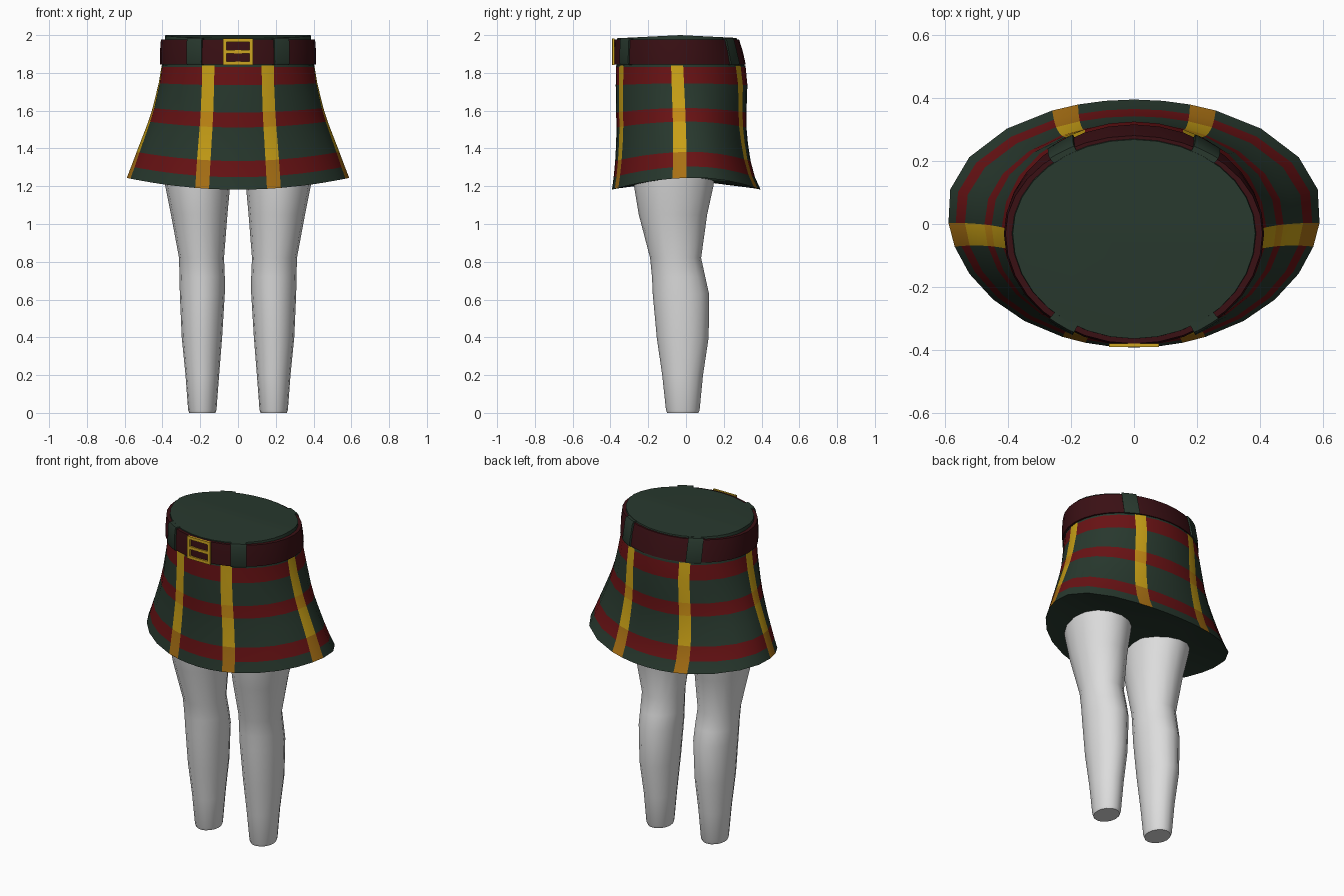
import bpy, bmesh, math

if "Cube" in bpy.data.objects:
    bpy.data.objects.remove(bpy.data.objects["Cube"])

# ---------- colours ----------
def material(name, rgb):
    m = bpy.data.materials.new(name)
    m.diffuse_color = (*rgb, 1)
    m.use_nodes = True
    m.node_tree.nodes["Principled BSDF"].inputs["Base Color"].default_value = m.diffuse_color
    return m

GREEN = material("dark_green", (0.021, 0.040, 0.027))
RED = material("deep_red", (0.140, 0.006, 0.007))
YELLOW = material("yellow", (0.58, 0.35, 0.008))
OCHRE = material("ochre", (0.55, 0.25, 0.007))
AMBER = material("amber", (0.40, 0.165, 0.007))
MAROON = material("maroon_leather", (0.042, 0.005, 0.007))
GOLD = material("buckle_gold", (0.62, 0.38, 0.015))
GREY = material("light_grey", (0.72, 0.72, 0.72))

# ---------- helpers ----------
def finish(name, bm, mats, angle=35):
    bmesh.ops.recalc_face_normals(bm, faces=bm.faces)
    me = bpy.data.meshes.new(name)
    bm.to_mesh(me)
    bm.free()
    for m in mats:
        me.materials.append(m)
    ob = bpy.data.objects.new(name, me)
    bpy.context.collection.objects.link(ob)
    bpy.ops.object.select_all(action='DESELECT')
    ob.select_set(True)
    bpy.context.view_layer.objects.active = ob
    bpy.ops.object.shade_smooth_by_angle(angle=math.radians(angle))
    return ob

def oval(deg, a, yf, yb, y0):
    """Point on an oval; 0 degrees is the front, 90 is +x."""
    p = math.radians(deg)
    c = math.cos(p)
    return a * math.sin(p), y0 - c * (y0 - yf if c > 0 else yb - y0)

def loft(bm, rings, closed=True):
    """Join rings of points with quads; returns vertex rows and face rows."""
    rows = [[bm.verts.new(p) for p in r] for r in rings]
    n = len(rows[0])
    faces = []
    for r, s in zip(rows, rows[1:]):
        faces.append([bm.faces.new((r[i], r[(i + 1) % n], s[(i + 1) % n], s[i]))
                      for i in range(n if closed else n - 1)])
    return rows, faces

# ---------- skirt ----------
# column angles (at waist, at hem) for the +x half, front to back
half = [(0, 0), (9, 7.5), (18, 15), (28, 22.5), (41, 36), (55, 49), (69, 62),
        (81.7, 74), (92.5, 84), (106, 100), (120, 118), (134, 137),
        (148, 154), (157.5, 162.5), (169, 171), (180, 180)]
cols = half + [(360 - a, 360 - b) for a, b in half[-2:0:-1]]
stripes = {2, 7, 12}                      # columns that carry a yellow stripe
N, H = len(cols), len(half) - 1

# drop, half width, front y, back y
profile = [(0, .405, -.370, .315), (.015, .406, -.370, .316),
           (.16, .420, -.372, .325), (.38, .452, -.370, .320),
           (.50, .475, -.368, .320), (.63, .505, -.370, .328),
           (.77, .538, -.375, .342), (.90, .568, -.383, .365),
           (1.0, .592, -.392, .395)]
red_rows, amber_rows = {1, 3, 6}, {6, 7}

def skirt_ring(t, a, yf, yb, lift=0):
    ring = []
    for top, hem in cols:
        d = top + (hem - top) * t
        x, y = oval(d, a, yf, yb, -.03 + .08 * t)
        hem_z = 1.182 + .063 * math.sin(math.radians(d)) ** 2
        ring.append((x, y, 1.84 - t * (1.84 - hem_z) + lift))
    return ring

bm = bmesh.new()
rings = [skirt_ring(*p) for p in profile]
rings.append(skirt_ring(1, .56, -.365, .368, .006))       # turned hem
rows, faces = loft(bm, rings)
for r, row in enumerate(faces[:-1]):
    for i, f in enumerate(row):
        k = i if i < H else N - 1 - i
        if k in stripes:
            f.material_index = 4 if r in amber_rows else 3 if r == 3 else 2
        elif r in red_rows:
            f.material_index = 1
# underside
mid = bm.verts.new((0, 0, 1.235))
for i in range(N):
    bm.faces.new((rows[-1][i], rows[-1][(i + 1) % N], mid))
finish("skirt", bm, [GREEN, RED, YELLOW, OCHRE, AMBER], 50)

# ---------- waistband with a slightly ridged top ----------
def top_z(y):
    return 2.0 - (.05 * abs(y + .03))

bm = bmesh.new()
angles = [i * 360 / 32 for i in range(32)]
low = [(*oval(d, .402, -.368, .312, -.03), 1.835) for d in angles]
rim = [oval(d, .385, -.364, .268, -.03) for d in angles]
rows, _ = loft(bm, [low, [(x, y, top_z(y)) for x, y in rim]])
crown = rows[-1]
bm.faces.new(crown[0:9] + crown[24:])     # front slope
bm.faces.new(crown[8:25])                 # back slope
finish("waistband", bm, [GREEN])

# ---------- belt ----------
def belt_ring(z, grow=0.0, degs=angles):
    k = (z - 1.845) / .135
    return [(*oval(d, .412 - .004 * k + grow, -.384 + .004 * k - grow,
                   .316 - .036 * k + grow, -.03), z) for d in degs]

bm = bmesh.new()
loft(bm, [belt_ring(1.845, -.03), belt_ring(1.845), belt_ring(1.915, .003),
          belt_ring(1.978), belt_ring(1.978, -.03)])
finish("belt", bm, [MAROON])

# ---------- belt loops ----------
for n, centre in enumerate((34, 146, 214, 326)):
    degs = [centre + o for o in (-6.5, -3, 3, 6.5)]
    bm = bmesh.new()
    rings = [belt_ring(z, g, degs) for z, g in
             ((1.842, -.03), (1.842, .004), (1.855, .010), (1.968, .010),
              (1.986, .004), (1.986, -.03))]
    rows, _ = loft(bm, rings, closed=False)
    for side in (0, -1):
        bm.faces.new([r[side] for r in rows])
    finish("belt_loop_%d" % (n + 1), bm, [GREEN])

# ---------- buckle ----------
bm = bmesh.new()
def bar(x, z, w, h):
    res = bmesh.ops.create_cube(bm, size=1)
    for v in res['verts']:
        px = x + v.co.x * w
        v.co = (px, -.386 + .25 * px * px + v.co.y * .012, z + v.co.z * h)

for x in (-.070, .070):
    bar(x, 1.911, .018, .140)
for z in (1.850, 1.911, 1.972):
    bar(0, z, .130, .018)
finish("buckle", bm, [GOLD])

# ---------- legs ----------
# z, inner x, outer x, front y, back y
leg = [(0, .120, .258, -.100, .065), (.015, .114, .264, -.106, .072),
       (.20, .100, .278, -.126, .090), (.40, .084, .298, -.155, .120),
       (.63, .070, .308, -.176, .122), (.72, .070, .310, -.180, .102),
       (.82, .074, .312, -.190, .080), (1.05, .056, .355, -.250, .112),
       (1.20, .042, .385, -.275, .145), (1.25, .038, .392, -.280, .152)]
for side, name in ((1, "right_leg"), (-1, "left_leg")):
    bm = bmesh.new()
    rings = []
    for z, xi, xo, yf, yb in leg:
        cx, a = (xi + xo) / 2, (xo - xi) / 2
        ring = []
        for i in range(16):
            x, y = oval(i * 22.5, a, yf, yb, (yf + yb) / 2)
            ring.append((side * (cx + x), y, z))
        rings.append(ring)
    rows, _ = loft(bm, rings)
    bm.faces.new(rows[0])
    bm.faces.new(rows[-1])
    finish(name, bm, [GREY], 40)
